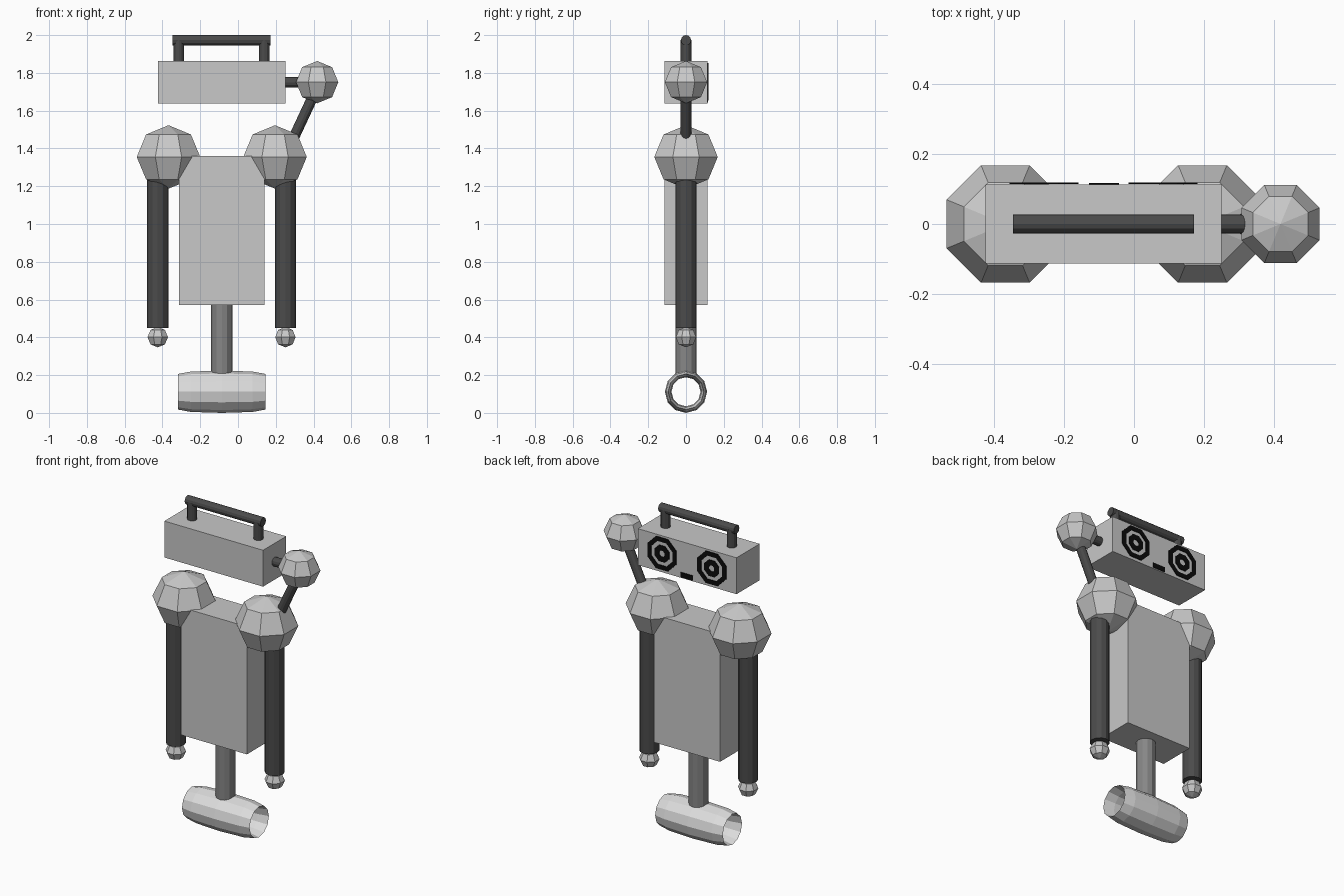
import bpy, bmesh, math
from mathutils import Matrix, Vector

if "Cube" in bpy.data.objects:
    bpy.data.objects.remove(bpy.data.objects["Cube"])


def material(name, v):
    m = bpy.data.materials.new(name)
    m.diffuse_color = (v, v, v, 1)
    m.use_nodes = True
    m.node_tree.nodes["Principled BSDF"].inputs["Base Color"].default_value = m.diffuse_color
    return m


LIGHT = material("light grey", 0.58)
PALE = material("pale grey", 0.72)
MID = material("mid grey", 0.24)
DARK = material("dark grey", 0.07)
BLACK = material("black", 0.003)

CX = -0.086   # centre line of the body and head


def finish(name, bm, mat):
    bmesh.ops.recalc_face_normals(bm, faces=bm.faces)
    me = bpy.data.meshes.new(name)
    bm.to_mesh(me)
    bm.free()
    me.materials.append(mat)
    ob = bpy.data.objects.new(name, me)
    bpy.context.collection.objects.link(ob)
    return ob


def box(name, size, loc, mat):
    bm = bmesh.new()
    bmesh.ops.create_cube(bm, size=1, matrix=Matrix.Translation(loc) @ Matrix.Diagonal((*size, 1)))
    return finish(name, bm, mat)


def rod(name, a, b, r, mat, sides=12):
    a, b = Vector(a), Vector(b)
    d = b - a
    rot = d.to_track_quat('Z', 'Y').to_matrix().to_4x4()
    bm = bmesh.new()
    bmesh.ops.create_cone(bm, cap_ends=True, segments=sides, radius1=r, radius2=r, depth=d.length,
                          matrix=Matrix.Translation((a + b) / 2) @ rot)
    return finish(name, bm, mat)


def ball(name, loc, r, mat):
    # eight-sided low-poly ball with flat sides facing the axes
    k = r / math.cos(math.pi / 8)
    bm = bmesh.new()
    bmesh.ops.create_uvsphere(bm, u_segments=8, v_segments=4, radius=1,
                              matrix=Matrix.Translation(loc) @ Matrix.Diagonal((k, k, r, 1))
                              @ Matrix.Rotation(math.pi / 8, 4, 'Z'))
    return finish(name, bm, mat)


def ring(name, x, z, ro, ri, n):
    # thin painted ring on the back face of the head
    bm = bmesh.new()
    loops = []
    for r in (ro, ri):
        loops.append([bm.verts.new((x + r * math.cos((i + .5) * math.tau / n), 0.116,
                                    z + r * math.sin((i + .5) * math.tau / n))) for i in range(n)])
    for i in range(n):
        j = (i + 1) % n
        bm.faces.new((loops[0][j], loops[0][i], loops[1][i], loops[1][j]))
    ob = finish(name, bm, BLACK)
    s = ob.modifiers.new("thickness", 'SOLIDIFY')
    s.thickness = 0.004
    s.offset = 0
    return ob


# Body and head
box("body", (0.452, 0.226, 0.789), (CX, 0, 0.966), LIGHT)
box("head", (0.675, 0.226, 0.225), (CX - 0.001, 0, 1.75), LIGHT)

# Shoulders, arms, hands, carry handle posts, speakers
for side, s in (("left", -1), ("right", 1)):
    ball(side + "_shoulder", (CX + s * 0.282, 0, 1.355), 0.168, LIGHT)
    ax = CX - 0.001 + s * 0.338
    rod(side + "_arm", (ax, 0, 0.45), (ax, 0, 1.3), 0.056, DARK)
    ball(side + "_hand", (ax, 0, 0.401), 0.054, LIGHT)
    px = CX - 0.001 + s * 0.226
    rod(side + "_handle_post", (px, 0, 1.85), (px, 0, 1.973), 0.028, DARK)
    sx = CX - 0.001 + s * 0.17
    ring(side + "_speaker_rim", sx, 1.753, 0.107, 0.078, 8)
    ring(side + "_speaker_cone", sx, 1.753, 0.054, 0.020, 8)

rod("handle_bar", (-0.346, 0, 1.973), (0.172, 0, 1.973), 0.027, DARK)
box("mouth_mark", (0.085, 0.006, 0.03), (CX, 0.114, 1.658), BLACK)

# Linkage from head to right shoulder
rod("head_link", (0.24, 0, 1.75), (0.42, 0, 1.75), 0.027, DARK)
ball("elbow", (0.419, 0, 1.751), 0.112, LIGHT)
rod("shoulder_link", (0.25, 0, 1.36), (0.425, 0, 1.735), 0.028, DARK)

# Leg and roller (a ring stretched along its axle)
rod("leg", (CX, 0, 0.2), (CX, 0, 0.60), 0.056, MID)
bpy.ops.mesh.primitive_torus_add(major_segments=12, minor_segments=8,
                                 major_radius=0.0945, minor_radius=0.0175)
roller = bpy.context.object
roller.name = "roller"
roller.data.transform(Matrix.Translation((CX, 0, 0.112)) @ Matrix.Rotation(math.pi / 2, 4, 'Y')
                      @ Matrix.Diagonal((1, 1, 13.2, 1)))
roller.data.materials.append(PALE)
